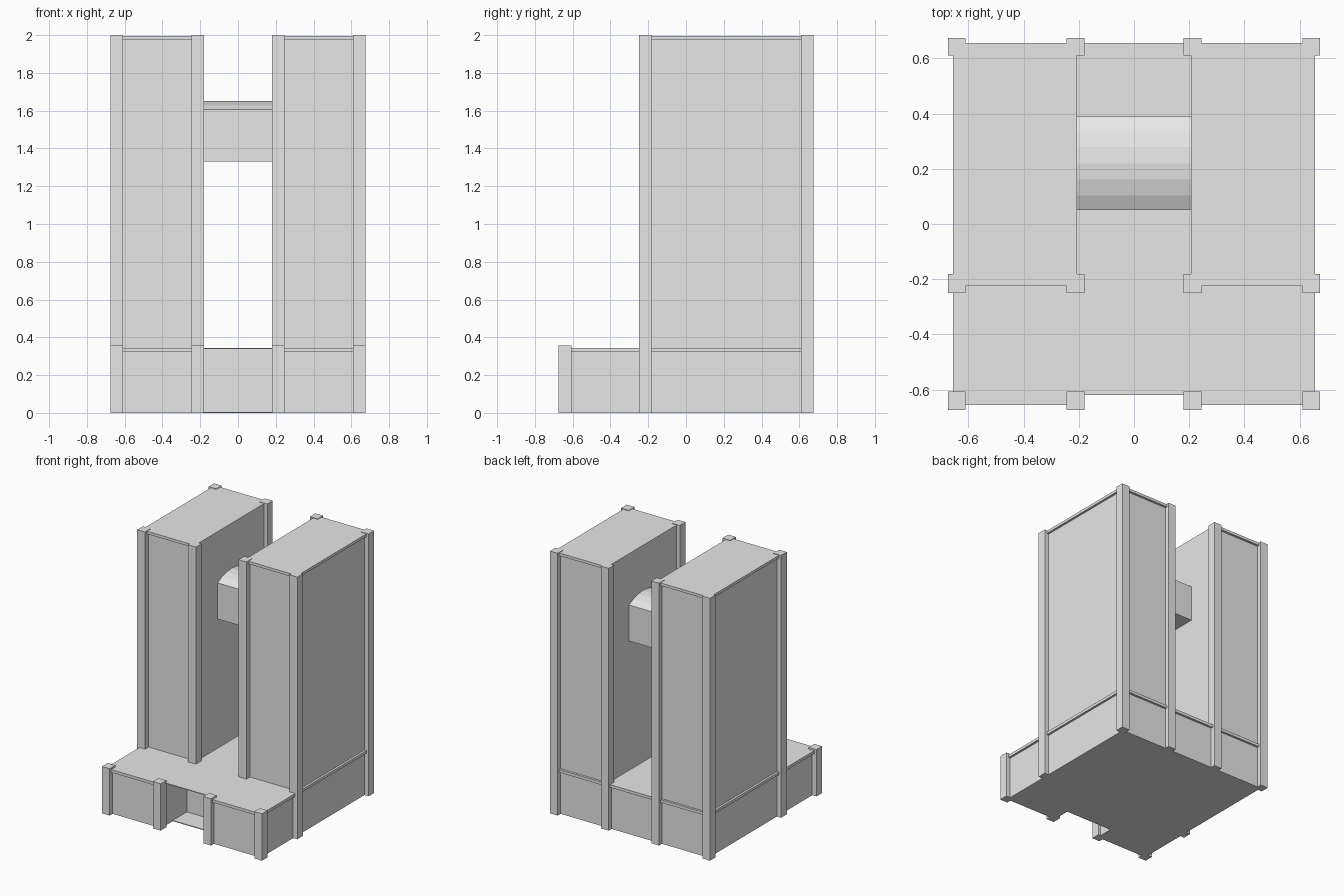
import bpy
import bmesh
import math

cube = bpy.data.objects.get("Cube")
if cube:
    bpy.data.objects.remove(cube, do_unlink=True)

grey = bpy.data.materials.new("light_grey")
grey.use_nodes = True
COLOUR = (0.8, 0.8, 0.8, 1)
grey.diffuse_color = COLOUR
grey.node_tree.nodes["Principled BSDF"].inputs["Base Color"].default_value = COLOUR


def add_object(name, bm):
    bmesh.ops.recalc_face_normals(bm, faces=bm.faces)
    mesh = bpy.data.meshes.new(name)
    bm.to_mesh(mesh)
    bm.free()
    mesh.materials.append(grey)
    obj = bpy.data.objects.new(name, mesh)
    bpy.context.collection.objects.link(obj)
    return obj


def box(name, x, y, z):
    """Box from three (low, high) spans."""
    bm = bmesh.new()
    bmesh.ops.create_cube(bm, size=1)
    for v in bm.verts:
        for axis, (low, high) in enumerate((x, y, z)):
            v.co[axis] = high if v.co[axis] > 0 else low
    return add_object(name, bm)


def pair(name, x, y, z):
    """The same box on the left (+x) and right (-x)."""
    box("left_" + name, x, y, z)
    box("right_" + name, (-x[1], -x[0]), y, z)


WALL, EDGE, OUTER = 0.64, 0.657, 0.675      # wall, ledge and post extents
GAP, HALL = 0.207, 0.2                      # tower gap and entrance half widths
LEDGE, DECK, CORNICE, ROOF = 0.322, 0.344, 1.975, 1.996
ROOM_FRONT, ROOM_BACK = -0.5, -0.33

# Podium: side blocks, centre block and overhanging deck
pair("podium_block", (HALL, WALL), (-WALL, WALL), (0, LEDGE))
pair("podium_deck", (HALL, EDGE), (-EDGE, EDGE), (LEDGE, DECK))
box("podium_centre", (-HALL, HALL), (ROOM_BACK, WALL), (0, LEDGE))
box("podium_centre_deck", (-HALL, HALL), (ROOM_BACK, EDGE), (LEDGE, DECK))

# Recessed entrance with thin floor and canopy
box("entrance_floor", (-HALL, HALL), (ROOM_FRONT, ROOM_BACK), (0, 0.006))
box("entrance_canopy", (-HALL, HALL), (-0.62, ROOM_BACK), (DECK - 0.006, DECK))

# Twin towers with cornices
pair("tower", (GAP, WALL), (-0.207, WALL), (DECK, CORNICE))
pair("tower_cornice", (GAP, EDGE), (-0.224, EDGE), (CORNICE, ROOF))

# Corner posts, inner and outer, for each row from front to back
for row, y, top in (("front", (-OUTER, -0.607), 0.357),
                    ("middle", (-0.25, -0.182), 2),
                    ("back", (0.61, OUTER), 2)):
    pair(row + "_outer_post", (0.61, OUTER), y, (0, top))
    pair(row + "_inner_post", (0.18, 0.245), y, (DECK if row == "middle" else 0, top))

# Bridge between the towers with a shallow faceted arched roof
centre_y, half, bottom, spring, rise, steps = 0.22, 0.17, 1.33, 1.605, 0.047, 6
radius = (half ** 2 + rise ** 2) / (2 * rise)
sweep = math.asin(half / radius)
profile = [(centre_y + half, bottom), (centre_y - half, bottom)]
for i in range(steps + 1):
    a = sweep * (2 * i / steps - 1)
    profile.append((centre_y + radius * math.sin(a),
                    spring + rise - radius * (1 - math.cos(a))))
bm = bmesh.new()
end = bm.faces.new([bm.verts.new((-GAP, y, z)) for y, z in profile])
side = bmesh.ops.extrude_face_region(bm, geom=[end], use_keep_orig=True)
moved = [g for g in side["geom"] if isinstance(g, bmesh.types.BMVert)]
bmesh.ops.translate(bm, verts=moved, vec=(2 * GAP, 0, 0))
add_object("bridge", bm)
